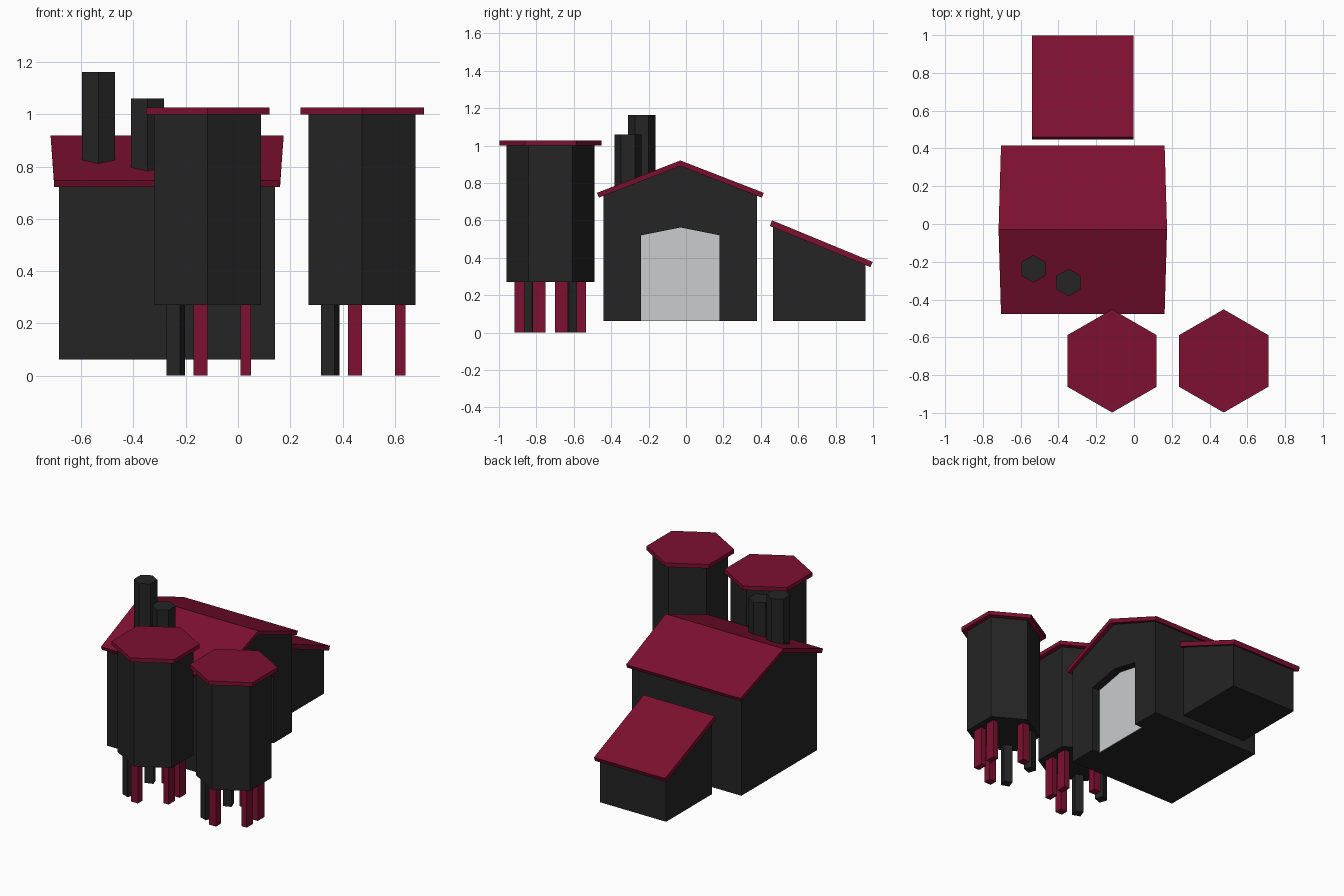
import bpy, math

if "Cube" in bpy.data.objects:
    bpy.data.objects.remove(bpy.data.objects["Cube"])


def material(name, rgb):
    m = bpy.data.materials.new(name)
    m.diffuse_color = (*rgb, 1)
    m.use_nodes = True
    m.node_tree.nodes["Principled BSDF"].inputs["Base Color"].default_value = m.diffuse_color
    return m


RED = material("crimson", (0.205, 0.005, 0.029))
DARK = material("charcoal", (0.018, 0.018, 0.018))
GREY = material("pale grey", (0.58, 0.61, 0.61))


def loft(name, mat, ring_a, ring_b):
    """Closed solid between two matching rings (ring_b lies on the positive side)."""
    n = len(ring_a)
    faces = [tuple(reversed(range(n))), tuple(range(n, 2 * n))]
    faces += [(i, (i + 1) % n, n + (i + 1) % n, n + i) for i in range(n)]
    me = bpy.data.meshes.new(name)
    me.from_pydata(ring_a + ring_b, [], faces)
    me.materials.append(mat)
    ob = bpy.data.objects.new(name, me)
    bpy.context.collection.objects.link(ob)
    return ob


def extrude_x(name, mat, profile, x0, x1):
    """Counter-clockwise (y, z) profile extruded along x."""
    return loft(name, mat, [(x0, y, z) for y, z in profile],
                [(x1, y, z) for y, z in profile])


def column(name, mat, cx, cy, r, z0, z1, sides=6, turn=90):
    pts = []
    for i in range(sides):
        a = math.radians(turn + 360 * i / sides)
        pts.append((cx + r * math.cos(a), cy + r * math.sin(a)))
    return loft(name, mat, [(x, y, z0) for x, y in pts], [(x, y, z1) for x, y in pts])


# Main building with a recessed doorway on the right gable
YC = -0.03
body = extrude_x("main_building", DARK,
                 [(YC - .41, .062), (YC + .41, .062), (YC + .41, .735),
                  (YC, .895), (YC - .41, .735)], -.685, .142)
cutter = extrude_x("doorway_cutter", DARK,
                   [(-.24, 0), (.18, 0), (.18, .52), (-.03, .562), (-.24, .52)], .082, .3)
cutter.hide_render = True
cutter.hide_viewport = True
cut = body.modifiers.new("doorway", "BOOLEAN")
cut.operation = "DIFFERENCE"
cut.solver = "EXACT"
cut.object = cutter
extrude_x("door", GREY,
          [(-.24, .062), (.18, .062), (.18, .52), (-.03, .562), (-.24, .52)], .08, .086)

# Gable roof, slightly longer at the ridge than at the eaves
roof = [(YC - .435, .722, .432), (YC, .89, .443), (YC + .435, .722, .432),
        (YC + .446, .747, .433), (YC, .92, .446), (YC - .446, .747, .433)]
XC = -.271
loft("main_roof", RED, [(XC - h, y, z) for y, z, h in roof],
     [(XC + h, y, z) for y, z, h in roof])

# Lean-to shed behind
extrude_x("shed", DARK, [(.465, .062), (.96, .062), (.96, .365), (.465, .565)], -.522, -.02)
extrude_x("shed_roof", RED, [(.448, .57), (.986, .35), (.998, .378), (.46, .6)], -.541, -.002)

# Chimneys on the front roof slope
column("tall_chimney", DARK, -.533, -.237, .073, .76, 1.162)
column("short_chimney", DARK, -.346, -.31, .073, .74, 1.06)

# Hexagonal silos on mixed legs
for label, cx in (("left", -.116), ("right", .475)):
    cy = -.725
    column(label + "_silo", DARK, cx, cy, .236, .27, 1.0)
    column(label + "_silo_roof", RED, cx, cy, .273, 1.0, 1.027)
    for s, side in ((-1, "front"), (1, "back")):
        for kind, mat, dx, dy, w, rot in (("outer_leg", RED, -.027, .165, .053, 0),
                                          ("side_leg", RED, .145, .06, .05, -20),
                                          ("dark_leg", DARK, -.122, .116, .056, 20)):
            if kind == "side_leg":
                leg = loft(f"{label}_{side}_{kind}", mat,
                           *[[(cx + dx + a * .02, cy + s * dy + b * .035, z)
                              for a, b in ((-1, -1), (1, -1), (1, 1), (-1, 1))]
                             for z in (0, .28)])
            else:
                column(f"{label}_{side}_{kind}", mat, cx + dx, cy + s * dy,
                       w / math.sqrt(2), 0, .28, 4, 45 + s * rot)
